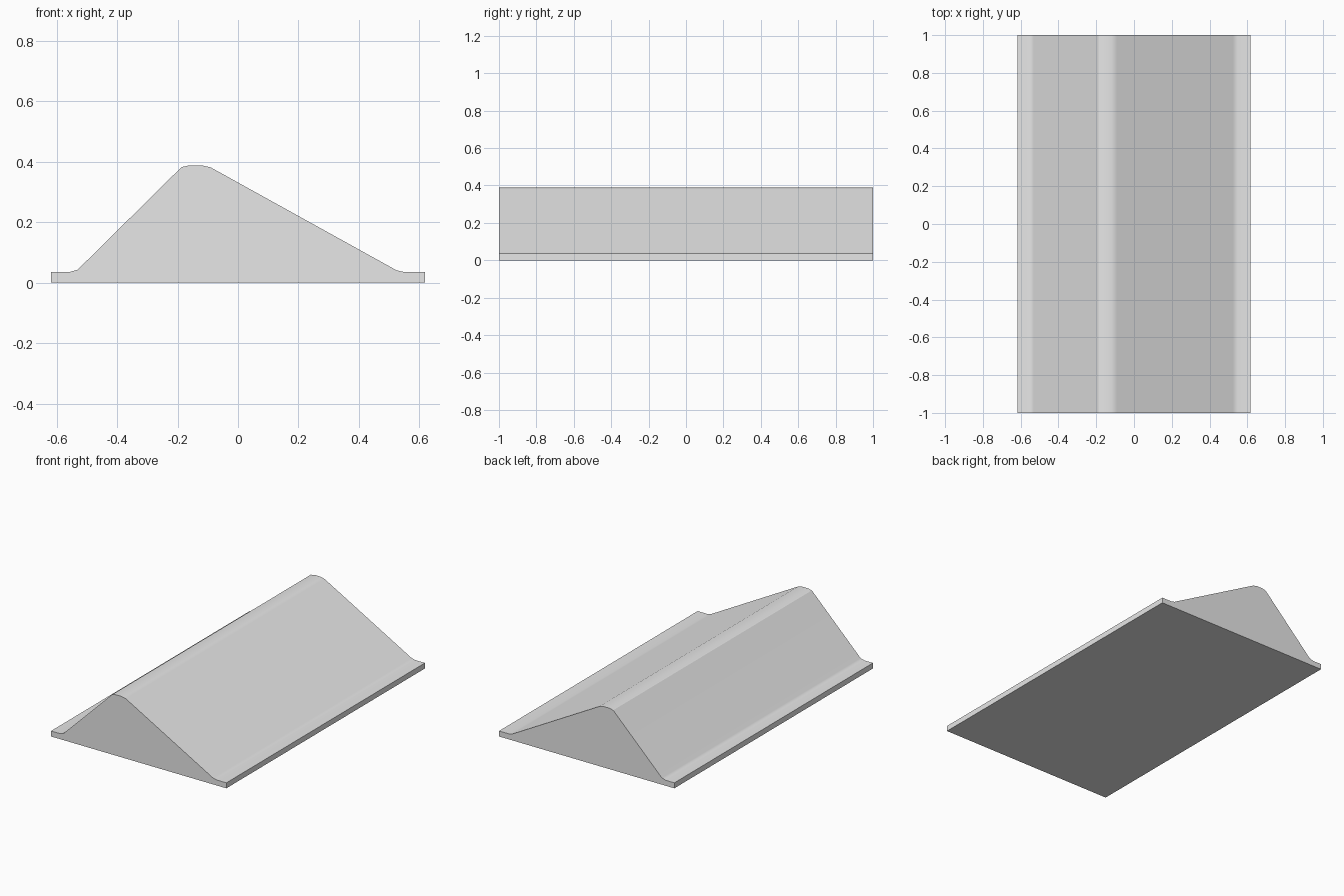
import bpy
import bmesh
import math

if "Cube" in bpy.data.objects:
    bpy.data.objects.remove(bpy.data.objects["Cube"], do_unlink=True)

HALF_LENGTH = 1.0
HALF_WIDTH = 0.618
FLANGE = 0.035

# Cross-section: flat flanges, steep side, rounded crest, shallow side
profile = [
    (-HALF_WIDTH, 0), (HALF_WIDTH, 0), (HALF_WIDTH, FLANGE),
    (0.55, FLANGE), (0.524, 0.041),
    (-0.09, 0.381), (-0.12, 0.388), (-0.16, 0.388), (-0.187, 0.382),
    (-0.53, 0.043), (-0.558, FLANGE), (-HALF_WIDTH, FLANGE),
]

grey = bpy.data.materials.new("plain grey")
grey.use_nodes = True
grey.diffuse_color = (0.8, 0.8, 0.8, 1)
grey.node_tree.nodes["Principled BSDF"].inputs["Base Color"].default_value = grey.diffuse_color

# Extrude the section along the length
bm = bmesh.new()
section = bm.faces.new([bm.verts.new((x, -HALF_LENGTH, z)) for x, z in profile])
extruded = bmesh.ops.extrude_face_region(bm, geom=[section], use_keep_orig=True)
end_verts = [v for v in extruded["geom"] if isinstance(v, bmesh.types.BMVert)]
bmesh.ops.translate(bm, vec=(0, 2 * HALF_LENGTH, 0), verts=end_verts)
bmesh.ops.recalc_face_normals(bm, faces=bm.faces)
mesh = bpy.data.meshes.new("ridge_strip")
bm.to_mesh(mesh)
bm.free()
mesh.materials.append(grey)

ridge = bpy.data.objects.new("ridge_strip", mesh)
bpy.context.collection.objects.link(ridge)

# Smooth the bends while the wide slopes stay flat
bpy.ops.object.select_all(action="DESELECT")
ridge.select_set(True)
bpy.context.view_layer.objects.active = ridge
bpy.ops.object.shade_smooth_by_angle(angle=math.radians(30))
weighted = ridge.modifiers.new("flat_slopes", "WEIGHTED_NORMAL")
weighted.keep_sharp = True
